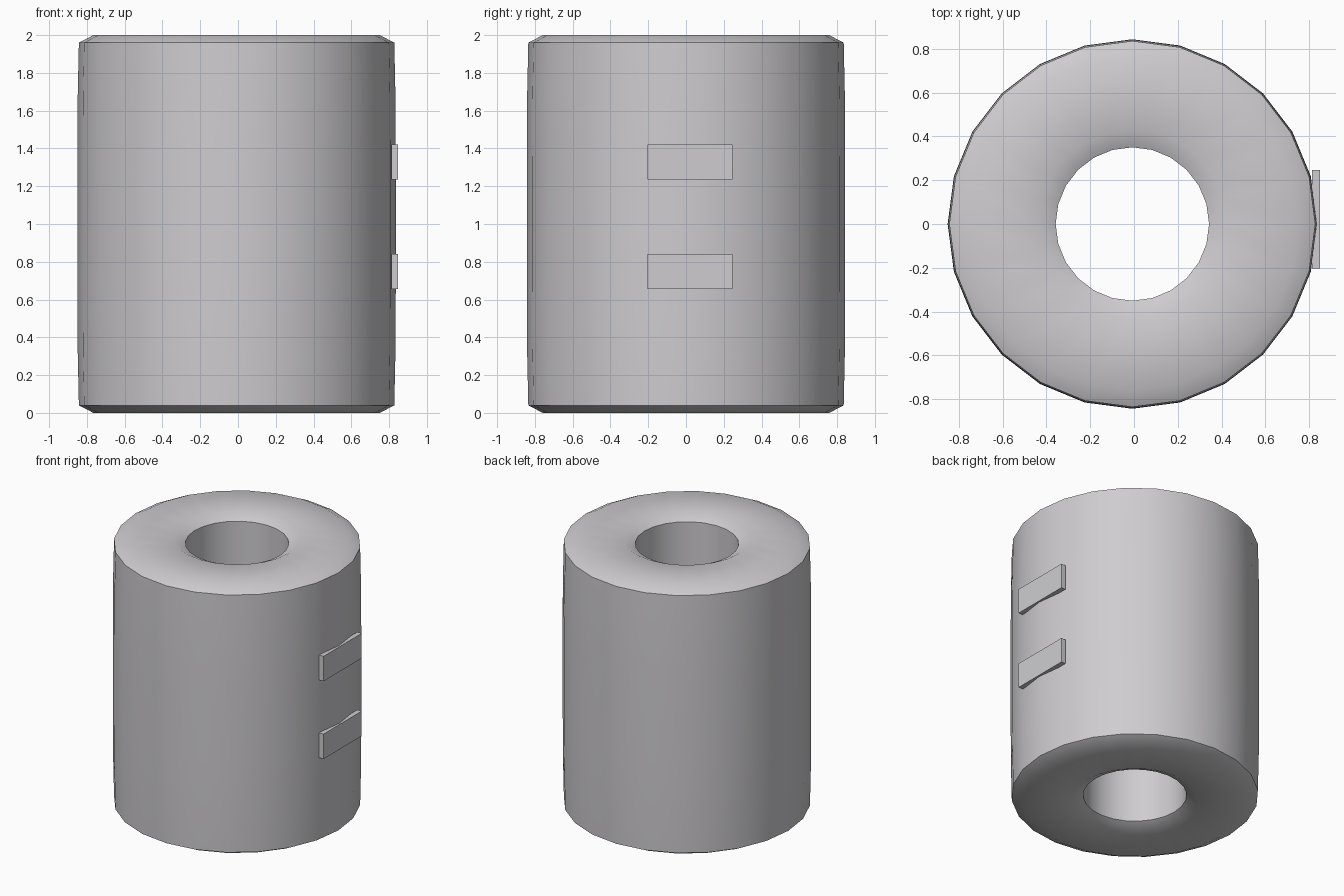
import bpy, bmesh, math

if "Cube" in bpy.data.objects:
    bpy.data.objects.remove(bpy.data.objects["Cube"])

grey = bpy.data.materials.new("light grey")
grey.diffuse_color = (0.62, 0.605, 0.625, 1)
grey.use_nodes = True
grey.node_tree.nodes["Principled BSDF"].inputs["Base Color"].default_value = grey.diffuse_color

SIDES = 24
CX = -0.0075

# closed half profile (radius, z), mirrored about mid height
upper = [(0.843, 1.3), (0.841, 1.68), (0.835, 1.96), (0.758, 2.0),
         (0.43, 2.0), (0.35, 1.96)]
profile = upper + [(r, 2.0 - z) for r, z in reversed(upper)]


def finish(name, bm):
    bmesh.ops.recalc_face_normals(bm, faces=bm.faces)
    me = bpy.data.meshes.new(name)
    bm.to_mesh(me)
    bm.free()
    ob = bpy.data.objects.new(name, me)
    bpy.context.collection.objects.link(ob)
    me.materials.append(grey)
    return ob


# thick tube with chamfered rims and a slight bulge
bm = bmesh.new()
rings = []
for i in range(SIDES):
    a = 2 * math.pi * i / SIDES
    rings.append([bm.verts.new((CX + r * math.cos(a), r * math.sin(a), z))
                  for r, z in profile])
n = len(profile)
for i in range(SIDES):
    p, q = rings[i], rings[(i + 1) % SIDES]
    for j in range(n):
        k = (j + 1) % n
        bm.faces.new((p[j], q[j], q[k], p[k]))
body = finish("tube_body", bm)
bpy.context.view_layer.objects.active = body
body.select_set(True)
bpy.ops.object.shade_smooth_by_angle(angle=math.radians(30))

# two flat tabs on the right side
for name, z in (("lower_tab", 0.748), ("upper_tab", 1.328)):
    bm = bmesh.new()
    bmesh.ops.create_cube(bm, size=1)
    bmesh.ops.scale(bm, vec=(0.036, 0.45, 0.186), verts=bm.verts)
    bmesh.ops.translate(bm, vec=(0.830, 0.022, z), verts=bm.verts)
    finish(name, bm)
